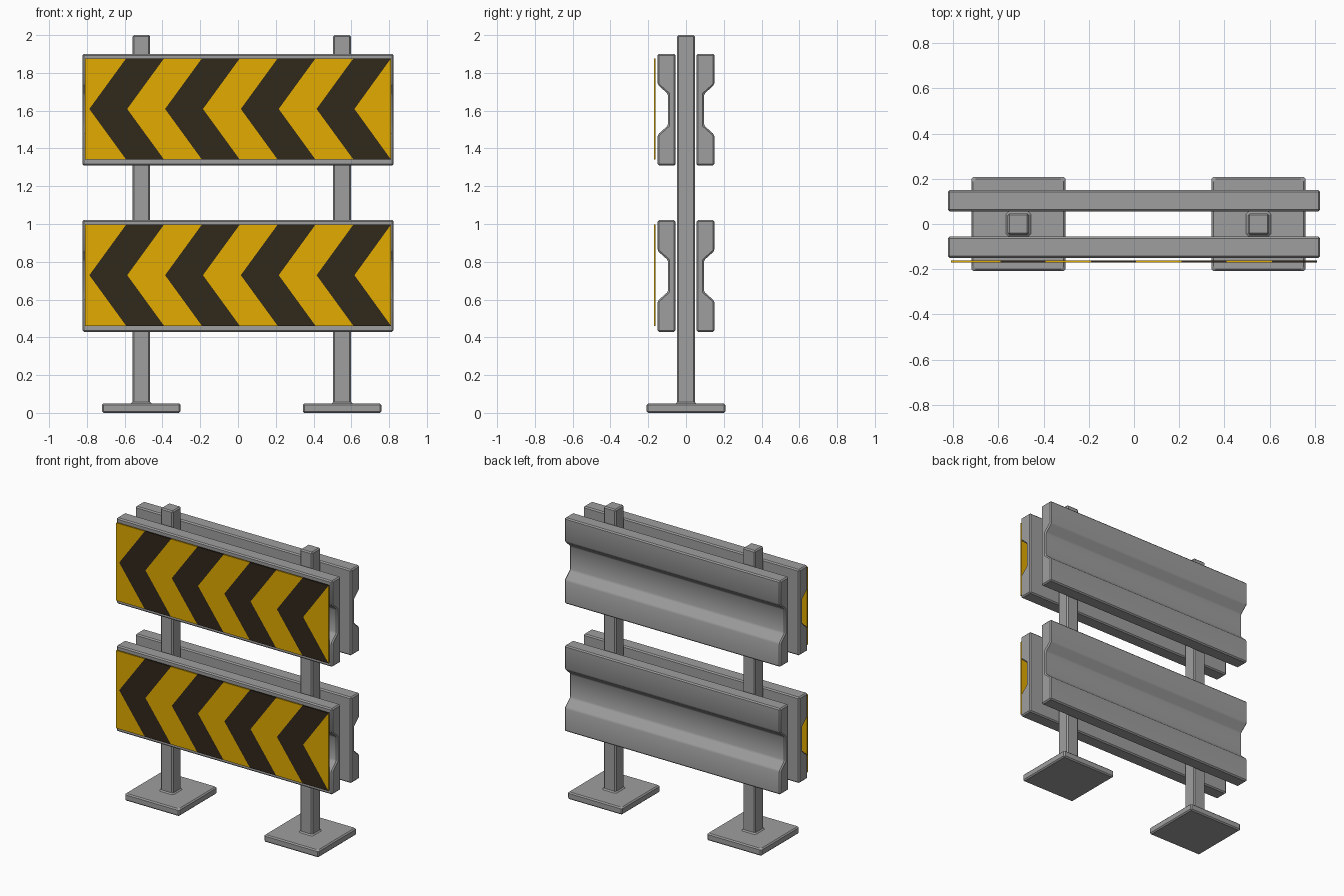
import bpy, bmesh, math

if "Cube" in bpy.data.objects:
    bpy.data.objects.remove(bpy.data.objects["Cube"])


def material(name, rgb):
    m = bpy.data.materials.new(name)
    m.diffuse_color = (*rgb, 1)
    m.use_nodes = True
    m.node_tree.nodes["Principled BSDF"].inputs["Base Color"].default_value = m.diffuse_color
    return m


GREY = material("galvanised grey", (0.345, 0.345, 0.345))
YELLOW = material("sign yellow", (0.76, 0.405, 0.0))
DARK = material("chevron dark brown", (0.031, 0.021, 0.011))


def finish(name, bm, mats, bevel=0.0):
    bmesh.ops.recalc_face_normals(bm, faces=bm.faces)
    if bevel:
        # narrow chamfer on every edge
        bmesh.ops.bevel(bm, geom=bm.edges[:], offset=bevel, segments=1,
                        affect='EDGES', profile=0.5)
    me = bpy.data.meshes.new(name)
    bm.to_mesh(me)
    bm.free()
    ob = bpy.data.objects.new(name, me)
    bpy.context.collection.objects.link(ob)
    for m in mats:
        me.materials.append(m)
    if bevel:
        bpy.context.view_layer.objects.active = ob
        ob.select_set(True)
        bpy.ops.object.shade_smooth_by_angle(angle=math.radians(30))
        ob.select_set(False)
    return ob


def post(name, x):
    # square foot plate and post as one stepped loft
    bm = bmesh.new()
    corners = ((-1, -1), (1, -1), (1, 1), (-1, 1))
    rings = [[bm.verts.new((x + r * a, r * b, z)) for a, b in corners]
             for r, z in ((0.208, 0), (0.208, 0.05), (0.047, 0.05), (0.047, 2.0))]
    for lo, hi in zip(rings, rings[1:]):
        for i in range(4):
            j = (i + 1) % 4
            bm.faces.new((lo[i], lo[j], hi[j], hi[i]))
    bm.faces.new(rings[0][::-1])
    bm.faces.new(rings[-1])
    # leave the flat diagonals of the foot out of the chamfer
    bmesh.ops.dissolve_limit(bm, angle_limit=0.0, verts=[], edges=[])
    finish(name, bm, [GREY], 0.008)


def rail(name, side, zc):
    # solid beam with a trapezoid groove along its outer face
    half = [(0.056, 0.296), (0.15, 0.296), (0.15, 0.132), (0.095, 0.083)]
    prof = half + [(y, -z) for y, z in reversed(half)]
    bm = bmesh.new()
    f = bm.faces.new([bm.verts.new((-0.824, side * y, zc + z)) for y, z in prof])
    ext = bmesh.ops.extrude_face_region(bm, geom=[f])["geom"]
    bmesh.ops.translate(bm, vec=(1.648, 0, 0),
                        verts=[g for g in ext if isinstance(g, bmesh.types.BMVert)])
    finish(name, bm, [GREY], 0.008)


def chevron_plate(name, zc):
    # thin sign plate cut into alternating left-pointing chevron bands
    bm = bmesh.new()
    h, y = 0.268, -0.1705
    edge = [-0.592 + 0.2005 * k for k in range(8)]
    outer_x = [-0.81] + edge + [0.81]
    mid_x = [-0.81] + [x - 0.195 for x in edge] + [0.81]
    mid = [bm.verts.new((x, y, zc)) for x in mid_x]
    for s in (1, -1):
        row = [bm.verts.new((x, y, zc + s * h)) for x in outer_x[:-1]]
        row[-1].co.x = 0.81
        row.append(row[-1])
        for i in range(9):
            loop = [mid[i], mid[i + 1], row[i + 1], row[i]]
            f = bm.faces.new(list(dict.fromkeys(loop)))
            f.material_index = i % 2
    # the last two slots colour the plain yellow back
    ob = finish(name, bm, [YELLOW, DARK, YELLOW, YELLOW])
    if ob.data.polygons[0].normal.y > 0:
        ob.data.flip_normals()
    mod = ob.modifiers.new("thickness", 'SOLIDIFY')
    mod.thickness, mod.offset = 0.0098, -1
    mod.material_offset = 2


post("left_post", -0.512)
post("right_post", 0.551)
for label, z in (("lower", 0.725), ("upper", 1.605)):
    rail(label + "_front_rail", -1, z)
    rail(label + "_back_rail", 1, z)
    chevron_plate(label + "_chevron_plate", z + 0.004)
